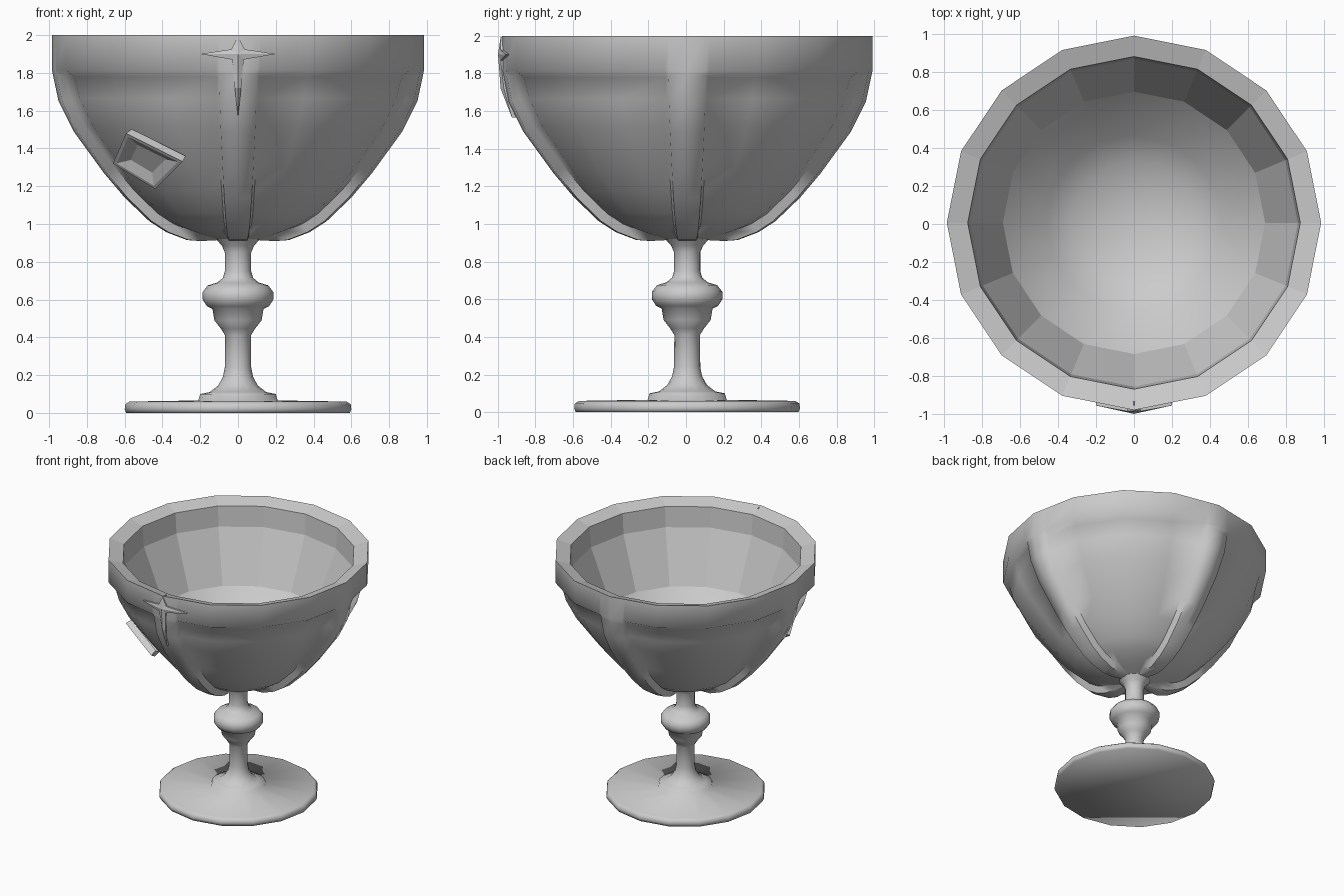
import bpy, math
from mathutils import Vector

if "Cube" in bpy.data.objects:
    bpy.data.objects.remove(bpy.data.objects["Cube"])

N = 16
OY = 0.006  # cup axis sits slightly behind centre because of the star


def make(name, verts, faces, angle=None):
    me = bpy.data.meshes.new(name)
    me.from_pydata([tuple(v) for v in verts], [], faces)
    me.update()
    ob = bpy.data.objects.new(name, me)
    bpy.context.collection.objects.link(ob)
    if angle:
        bpy.ops.object.select_all(action='DESELECT')
        ob.select_set(True)
        bpy.context.view_layer.objects.active = ob
        bpy.ops.object.shade_smooth_by_angle(angle=math.radians(angle))
    return ob


def skin(name, rings, angle=None, cap_start=False, cap_end=False):
    n = len(rings[0])
    faces = [(i * n + j, i * n + (j + 1) % n, (i + 1) * n + (j + 1) % n, (i + 1) * n + j)
             for i in range(len(rings) - 1) for j in range(n)]
    if cap_start:
        faces.append(tuple(reversed(range(n))))
    if cap_end:
        faces.append(tuple(range((len(rings) - 1) * n, len(rings) * n)))
    return make(name, [p for r in rings for p in r], faces, angle)


def polar(r, a, z):
    return (r * math.cos(a), r * math.sin(a) + OY, z)


def ring(r, z):
    return [polar(r, 2 * math.pi * k / N, z) for k in range(N)]


# Foot and stem, one lathed profile
stem = [(.592, 0), (.6, .02), (.597, .045), (.575, .06), (.21, .066), (.2, .1), (.15, .11),
        (.105, .145), (.08, .19), (.07, .24), (.068, .41), (.09, .445), (.125, .49),
        (.135, .55), (.165, .565), (.187, .6), (.187, .64), (.16, .675), (.11, .69),
        (.08, .715), (.07, .75), (.07, .85), (.085, .885), (.13, .935)]
skin("foot_and_stem", [ring(r, z) for r, z in stem], 75, cap_start=True)

# Bowl outside: rib radius/height and recessed panel radius/height, bottom to top
rows = [(.1, .915, .1, .915), (.2, .91, .19, .94), (.27, .915, .25, .96),
        (.38, .957, .355, 1.0), (.47, 1.015, .44, 1.055), (.6, 1.14, .565, 1.175),
        (.71, 1.27, .675, 1.305), (.87, 1.49, .83, 1.515),
        (.95, 1.65, .907, 1.665), (.98, 1.79, .938, 1.78),
        (.985, 1.815, .985, 1.815), (.985, 2, .985, 2)]


def chord(r, a):
    s = math.pi / N
    return r * math.cos(s) / math.cos(abs(a) - s)


rings = []
for r, z, pr, pz in rows:
    w = min(.033 + .068 * r, .27 * r)
    a1, a2 = math.asin(w / r), math.asin(min(w + .02, .34 * r) / r)
    pts = []
    for q in range(4):
        base = q * math.pi / 2
        for a, panel in ((-a2, 1), (-a1, 0), (0, 0), (a1, 0), (a2, 1)):
            pts.append(polar(chord(pr if panel else r, a), base + a, pz if panel else z))
        for k in (1, 2, 3):
            pts.append(polar(pr, base + k * math.pi / 8, pz))
    rings.append(pts)
skin("bowl_outside", rings, 65)

# Sloping rim and bowl inside: faceted wall, smooth floor
inner = [(.985, 2), (.875, 1.965), (.862, 1.8), (.69, 1.39), (.46, 1.14),
         (.33, 1.06), (.16, 1.01), (.04, 1.0)]
inside = skin("rim_and_bowl_inside", [ring(r, z) for r, z in inner], 35, cap_end=True)
for p in inside.data.polygons:
    if p.index < 3 * N:
        p.use_smooth = False

# Four pointed star on the rim, its long arm following the front rib
outline = [(0, 1.995, -.985), (-.035, 1.925, -.985), (-.2, 1.9, -.955), (-.03, 1.87, -.985),
           (-.017, 1.72, -.968), (0, 1.565, -.925), (.017, 1.72, -.968), (.03, 1.87, -.985),
           (.2, 1.9, -.955), (.035, 1.925, -.985)]
verts = [(x, y, z) for x, z, y in outline] + [(x, y + .05, z) for x, z, y in outline]
verts += [(0, -.999, 1.9), (0, -.985, 1.72)]
faces = [(i, (i + 1) % 10, 20) for i in (7, 8, 9, 0, 1, 2)]
faces += [(3, 4, 21, 20), (4, 5, 21), (5, 6, 21), (6, 7, 20, 21)]
faces += [(i, i + 10, (i + 1) % 10 + 10, (i + 1) % 10) for i in range(10)]
make("front_star", verts, faces)

# Tilted open setting on the front left panel
c = Vector((-.47, -.53, 1.33))
n = Vector((-.5, -.62, -.6)).normalized()
corners = []
for x, z in ((-.58, 1.495), (-.65, 1.335), (-.425, 1.2), (-.28, 1.345)):
    y = c.y - (n.x * (x - c.x) + n.z * (z - c.z)) / n.y
    corners.append(Vector((x, y, z)))
mid = sum(corners, Vector()) / 4
levels = [(.95, -.025), (1, .025), (.88, .025), (.5, 0)]
skin("panel_setting", [[mid + (p - mid) * s + n * h for p in corners] for s, h in levels],
     cap_end=True)
